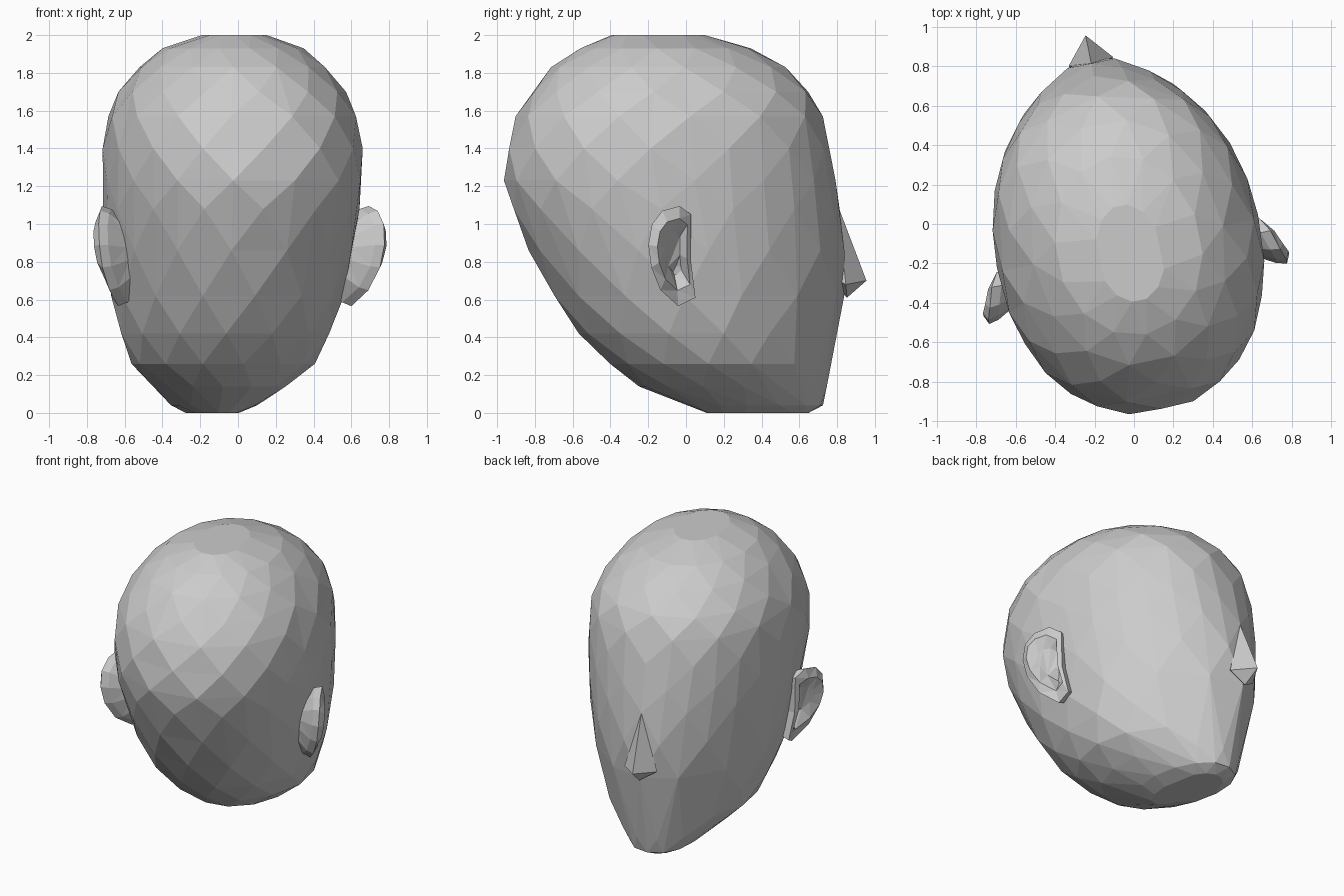
import bpy, bmesh, math
from mathutils import Matrix

if "Cube" in bpy.data.objects:
    bpy.data.objects.remove(bpy.data.objects["Cube"])

# whole head is turned slightly about the vertical axis
TURN = Matrix.Rotation(math.radians(11.5), 4, 'Z') @ Matrix.Translation((-0.05, 0, 0))


def finish(name, bm):
    bmesh.ops.recalc_face_normals(bm, faces=bm.faces)
    bm.transform(TURN)
    mesh = bpy.data.meshes.new(name)
    bm.to_mesh(mesh)
    bm.free()
    obj = bpy.data.objects.new(name, mesh)
    bpy.context.collection.objects.link(obj)
    return obj


def power(value, exponent):
    return math.copysign(abs(value) ** exponent, value)


# head: convex skin over stacked egg-shaped rings, alternately shifted by half a step
# z, front, back, half width, y of widest point, front roundness, back roundness
RINGS = [
    (0.00, 0.67, 0.12, 0.13, 0.45, 2.3, 2.0),
    (0.04, 0.75, 0.03, 0.22, 0.38, 2.2, 2.0),
    (0.14, 0.77, -0.24, 0.35, 0.25, 1.9, 2.0),
    (0.26, 0.79, -0.40, 0.485, 0.16, 1.7, 2.0),
    (0.42, 0.82, -0.56, 0.56, 0.10, 1.65, 2.0),
    (0.62, 0.865, -0.70, 0.615, 0.05, 1.7, 2.0),
    (0.86, 0.865, -0.83, 0.65, 0.00, 1.8, 2.05),
    (1.08, 0.84, -0.92, 0.67, -0.05, 1.9, 2.1),
    (1.23, 0.81, -0.96, 0.675, -0.08, 2.0, 2.15),
    (1.40, 0.775, -0.945, 0.675, -0.10, 2.1, 2.2),
    (1.57, 0.735, -0.895, 0.65, -0.10, 2.2, 2.2),
    (1.70, 0.67, -0.81, 0.59, -0.10, 2.2, 2.2),
    (1.83, 0.54, -0.71, 0.49, -0.10, 2.1, 2.1),
    (1.93, 0.36, -0.56, 0.37, -0.12, 2.0, 2.0),
    (2.00, 0.11, -0.39, 0.17, -0.15, 2.0, 2.0),
]
N = 14
bm = bmesh.new()
for k, (z, front, back, width, mid, fp, bp) in enumerate(RINGS):
    for i in range(N):
        a = 2 * math.pi * (i + 0.5 * ((k + 1) % 2)) / N
        s, c = math.sin(a), math.cos(a)
        p = 2 / (fp if c > 0 else bp)
        reach = front - mid if c > 0 else mid - back
        bm.verts.new((width * power(s, p), mid + reach * power(c, p), z))
hull = bmesh.ops.convex_hull(bm, input=bm.verts)
bmesh.ops.delete(bm, geom=list({g for g in hull["geom_interior"] + hull["geom_unused"]
                                if isinstance(g, bmesh.types.BMVert)}), context='VERTS')
# merge nearly flat facets into larger planes
bmesh.ops.dissolve_limit(bm, angle_limit=math.radians(5), verts=bm.verts, edges=bm.edges)
bmesh.ops.triangulate(bm, faces=bm.faces)
finish("head", bm)

# nose: a small pyramid with a long bridge
bm = bmesh.new()
bridge, tip, under, root, left, right = [bm.verts.new(p) for p in (
    (0, 0.83, 1.10), (0, 0.985, 0.70), (0, 0.88, 0.61), (0, 0.74, 0.75),
    (-0.115, 0.85, 0.68), (0.115, 0.85, 0.68))]
for side in (left, right):
    for pair in ((bridge, tip), (tip, under), (under, root), (root, bridge)):
        bm.faces.new((pair[0], pair[1], side))
finish("nose", bm)

# ears: rim outline as y, z, distance out from the centre plane
RIM = [(-0.10, 1.05, 0.68), (-0.17, 1.095, 0.72), (-0.27, 1.07, 0.75),
       (-0.33, 1.00, 0.77), (-0.35, 0.89, 0.77), (-0.33, 0.77, 0.75),
       (-0.27, 0.65, 0.70), (-0.16, 0.565, 0.63), (-0.07, 0.61, 0.645),
       (-0.10, 0.80, 0.675)]
CENTRE_Y, CENTRE_Z = -0.19, 0.86


def ear_loop(bm, side, scale, out):
    return [bm.verts.new((side * (x + out), CENTRE_Y + (y - CENTRE_Y) * scale,
                          CENTRE_Z + (z - CENTRE_Z) * scale)) for y, z, x in RIM]


for side, name in ((1, "ear_right"), (-1, "ear_left")):
    bm = bmesh.new()
    # root inside the head, back edge, rim, inner lip, hollow
    parts = [ear_loop(bm, side, s, o) for s, o in
             ((0.55, -0.16), (0.93, -0.05), (1.0, 0.0), (0.72, 0.02), (0.40, -0.03))]
    for a, b in zip(parts, parts[1:]):
        for i in range(len(RIM)):
            j = (i + 1) % len(RIM)
            bm.faces.new((a[i], a[j], b[j], b[i]))
    bm.faces.new(parts[0])
    bm.faces.new(parts[-1])
    bmesh.ops.triangulate(bm, faces=bm.faces)
    finish(name, bm)
